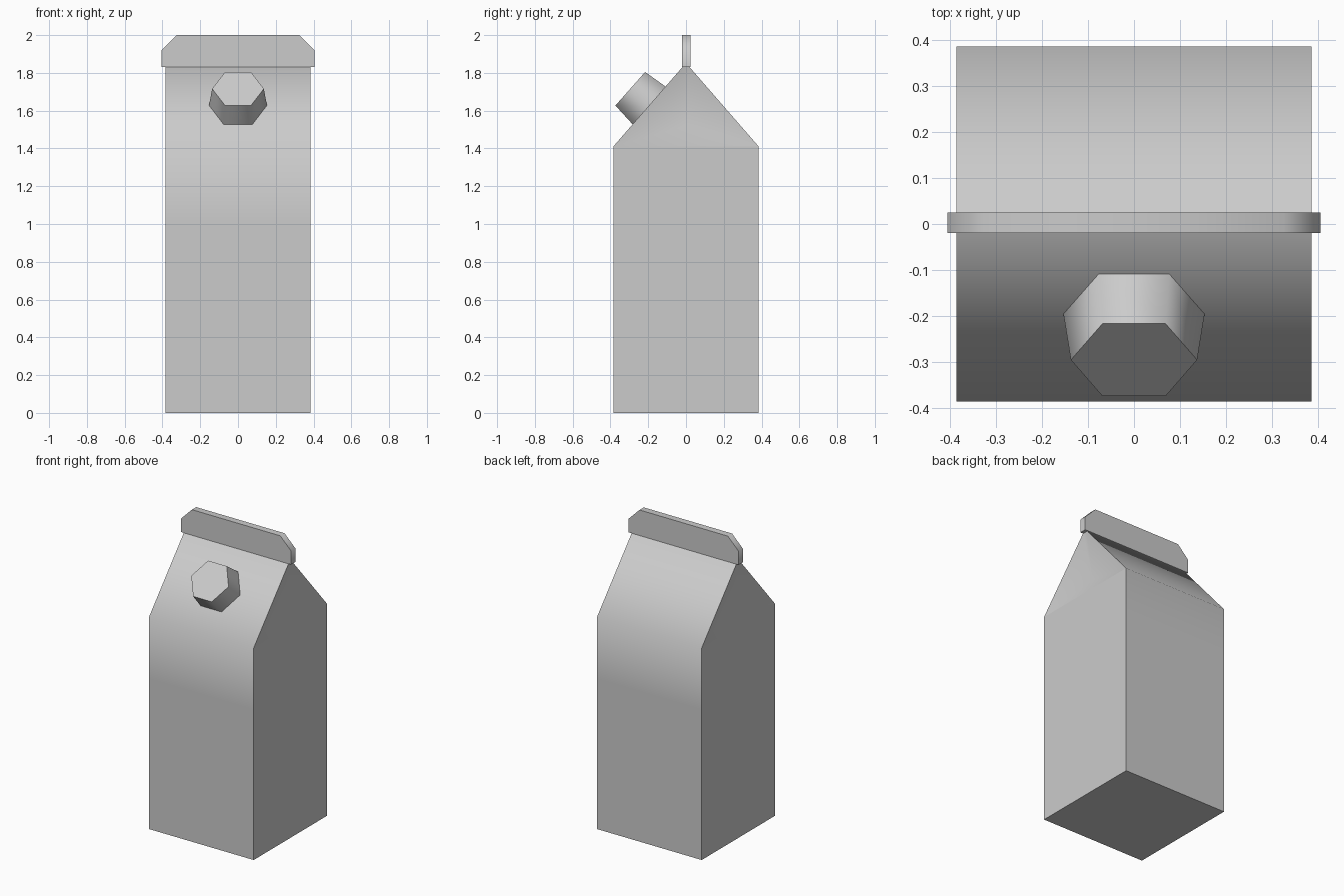
import bpy, bmesh, math
from mathutils import Matrix, Vector

if "Cube" in bpy.data.objects:
    bpy.data.objects.remove(bpy.data.objects["Cube"])

grey = bpy.data.materials.new("carton_grey")
grey.diffuse_color = (0.6, 0.6, 0.6, 1)
grey.use_nodes = True
grey.node_tree.nodes["Principled BSDF"].inputs["Base Color"].default_value = grey.diffuse_color


def finish(name, bm, angle):
    bmesh.ops.recalc_face_normals(bm, faces=bm.faces[:])
    mesh = bpy.data.meshes.new(name)
    bm.to_mesh(mesh)
    bm.free()
    obj = bpy.data.objects.new(name, mesh)
    bpy.context.collection.objects.link(obj)
    mesh.materials.append(grey)
    bpy.ops.object.select_all(action='DESELECT')
    obj.select_set(True)
    bpy.context.view_layer.objects.active = obj
    bpy.ops.object.shade_smooth_by_angle(angle=math.radians(angle))
    return obj


# Carton body: square tower narrowing to a ridge, gable ends folded inwards
W = 0.385
bm = bmesh.new()
rings = []
for half_depth, z in ((W, 0), (W, 1.0), (W, 1.41), (0.015, 1.835)):
    corners = ((-W, -half_depth), (W, -half_depth), (W, half_depth), (-W, half_depth))
    rings.append([bm.verts.new((x, y, z)) for x, y in corners])
bm.faces.new(rings[0])
bm.faces.new(rings[-1])
for level, (low, high) in enumerate(zip(rings, rings[1:])):
    for i in range(4):
        j = (i + 1) % 4
        quad = [low[i], low[j], high[j], high[i]]
        if level == 2 and i in (1, 3):
            side = 1 if i == 1 else -1
            fold = bm.verts.new((side * (W - 0.06), 0, 1.52))
            for k in range(4):
                bm.faces.new((quad[k], quad[(k + 1) % 4], fold))
            bm.edges.get((low[i], low[j])).smooth = False
        else:
            bm.faces.new(quad)
finish("carton_body", bm, 50)

# Top seal: flat fin with clipped upper corners
bm = bmesh.new()
outline = ((-0.405, 1.83), (0.405, 1.83), (0.405, 1.92),
           (0.325, 2.0), (-0.325, 2.0), (-0.405, 1.92))
face = bm.faces.new([bm.verts.new((x, -0.02, z)) for x, z in outline])
ext = bmesh.ops.extrude_face_region(bm, geom=[face], use_keep_orig=True)
moved = [v for v in ext["geom"] if isinstance(v, bmesh.types.BMVert)]
bmesh.ops.translate(bm, verts=moved, vec=(0, 0.045, 0))
finish("top_seal", bm, 50)

# Screw cap: tapered hexagon standing square on the front roof panel
bm = bmesh.new()
base, top = Vector((0, -0.19, 1.623)), Vector((0, -0.295, 1.716))
axis = top - base
tilt = math.atan2(-axis.y, axis.z)
place = Matrix.Translation((base + top) / 2) @ Matrix.Rotation(tilt, 4, 'X')
bmesh.ops.create_cone(bm, cap_ends=True, segments=6, radius1=0.154, radius2=0.137,
                      depth=axis.length, matrix=place @ Matrix.Rotation(math.pi / 2, 4, 'Z'))
finish("screw_cap", bm, 65)
